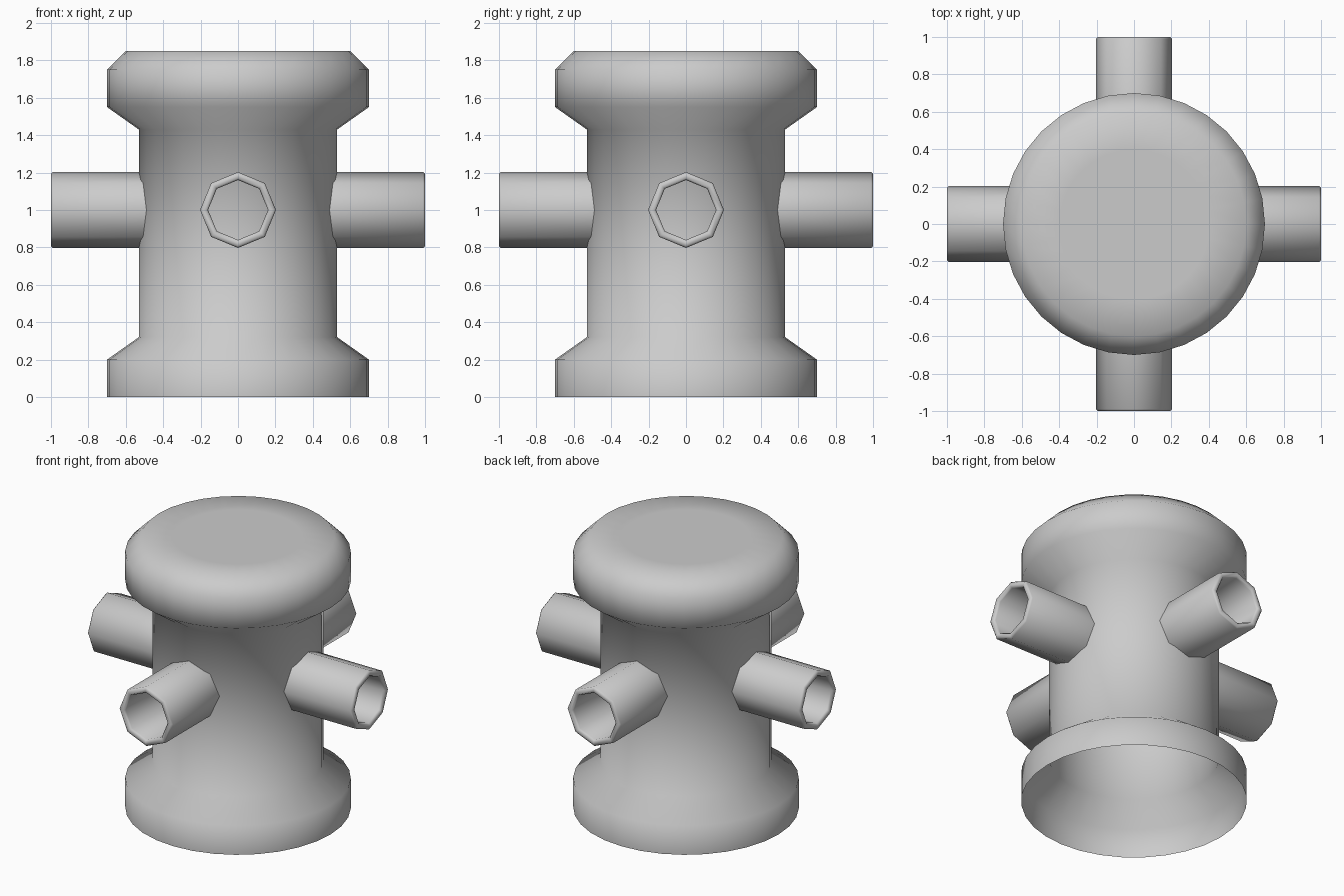
import bpy, bmesh
from math import cos, sin, pi
from mathutils import Matrix

if "Cube" in bpy.data.objects:
    bpy.data.objects.remove(bpy.data.objects["Cube"])


def lathe(name, profile, sides, matrix=Matrix(), cap_end=False):
    """Revolve (radius, height) points around z, then place with matrix."""
    bm = bmesh.new()
    rings = [[bm.verts.new((r * cos(2 * pi * i / sides), r * sin(2 * pi * i / sides), z))
              for i in range(sides)] for r, z in profile]
    for a, b in zip(rings, rings[1:]):
        for i in range(sides):
            j = (i + 1) % sides
            bm.faces.new((a[i], a[j], b[j], b[i]))
    if cap_end:
        bm.faces.new(rings[-1])
    for f in bm.faces:
        f.smooth = True
    bm.transform(matrix)
    mesh = bpy.data.meshes.new(name)
    bm.to_mesh(mesh)
    bm.free()
    obj = bpy.data.objects.new(name, mesh)
    bpy.context.collection.objects.link(obj)
    return obj


# Body shell: open flared foot, straight barrel, chamfered cap
lathe("body", [(0.70, 0), (0.70, 0.20), (0.53, 0.32), (0.53, 1.43), (0.70, 1.55),
               (0.70, 1.75), (0.60, 1.85), (0.40, 1.85)], 32, cap_end=True)

# Four hollow octagonal pipes around the barrel
pipe = [(0.203, 0.46), (0.203, 0.99), (0.193, 1.0), (0.17, 1.0), (0.16, 0.985), (0.16, 0.46)]
for k, side in enumerate(("right", "back", "left", "front")):
    place = (Matrix.Translation((0, 0, 1)) @ Matrix.Rotation(k * pi / 2, 4, 'Z')
             @ Matrix.Rotation(pi / 2, 4, 'Y'))
    lathe(side + "_pipe", pipe, 8, place)
